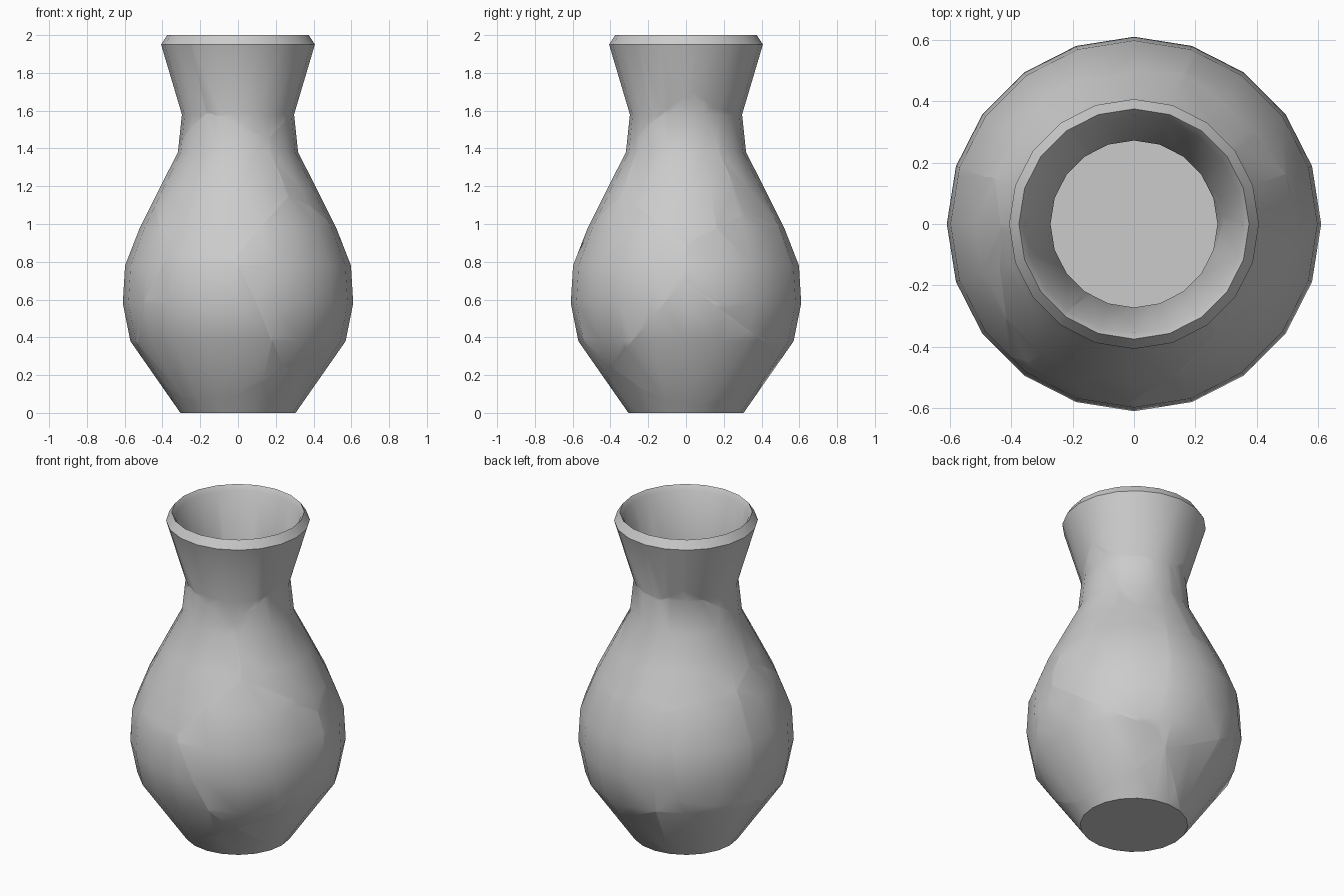
import bpy, bmesh, math
from mathutils import Vector

if "Cube" in bpy.data.objects:
    bpy.data.objects.remove(bpy.data.objects["Cube"])

SIDES = 20
# wall profiles as (radius, height)
OUTER = [(0.305, 0.0), (0.57, 0.38), (0.61, 0.58), (0.598, 0.78), (0.52, 0.98),
         (0.42, 1.18), (0.318, 1.38), (0.297, 1.58), (0.407, 1.95), (0.375, 2.0)]
INNER = [(0.355, 1.97), (0.272, 1.59), (0.292, 1.37), (0.395, 1.17), (0.493, 0.97),
         (0.57, 0.77), (0.58, 0.58), (0.543, 0.39), (0.29, 0.03)]
# centres of the broken pieces
SEEDS = [(0.15, -0.3, 1.85), (-0.15, -0.35, 1.2), (-0.25, -0.45, 0.45), (0.4, -0.4, 0.75),
         (0.35, 0.05, 1.3), (0.45, 0.4, 0.7), (0.45, 0.1, 0.3), (0.1, 0.35, 1.8),
         (-0.33, 0.05, 1.8), (-0.2, 0.3, 1.35), (0.15, 0.3, 1.35), (-0.55, -0.1, 0.75),
         (-0.45, 0.35, 0.7), (-0.05, 0.57, 0.65), (0.05, 0.05, 0.05), (-0.3, 0.35, 0.2)]


def cavity_radius(z):
    for (r1, z1), (r0, z0) in zip(INNER, INNER[1:]):
        if z0 <= z <= z1:
            return r0 + (r1 - r0) * (z - z0) / (z1 - z0)
    return 0.0


# Whole vase: hollow lathe with a closed base and an inner floor
vase = bmesh.new()
rings = []
for r, z in OUTER + INNER:
    rings.append([vase.verts.new((r * math.cos(2 * math.pi * i / SIDES),
                                  r * math.sin(2 * math.pi * i / SIDES), z))
                  for i in range(SIDES)])
for a, b in zip(rings, rings[1:]):
    for i in range(SIDES):
        j = (i + 1) % SIDES
        vase.faces.new((a[i], a[j], b[j], b[i]))
vase.faces.new(rings[0][::-1])
vase.faces.new(rings[-1])

# Pieces: trim a copy of the vase by the plane halfway to every other centre
seeds = [Vector(s) for s in SEEDS]
for n, seed in enumerate(seeds):
    bm = vase.copy()
    for other in seeds:
        if other is seed:
            continue
        normal = (other - seed).normalized()
        cut = bmesh.ops.bisect_plane(bm, geom=bm.verts[:] + bm.edges[:] + bm.faces[:],
                                     dist=1e-5, plane_co=(seed + other) / 2,
                                     plane_no=normal, clear_outer=True)
        rim = [e for e in cut["geom_cut"]
               if isinstance(e, bmesh.types.BMEdge) and e.is_boundary]
        if len(rim) < 3:
            continue
        fill = bmesh.ops.triangle_fill(bm, use_beauty=True, edges=rim, normal=normal)
        for f in fill["geom"]:
            if isinstance(f, bmesh.types.BMFace):
                f.normal_update()
                if f.normal.dot(normal) < 0:
                    f.normal_flip()
    # keep the hollow clear of stray fill faces
    stray = []
    for f in bm.faces:
        c = f.calc_center_median()
        if c.z > 0.06 and c.xy.length < 0.8 * cavity_radius(c.z):
            stray.append(f)
    bmesh.ops.delete(bm, geom=stray, context='FACES')
    if bm.faces:
        mesh = bpy.data.meshes.new(f"vase_piece_{n + 1}")
        bm.to_mesh(mesh)
        obj = bpy.data.objects.new(mesh.name, mesh)
        bpy.context.collection.objects.link(obj)
        obj.select_set(True)
        bpy.context.view_layer.objects.active = obj
    bm.free()
vase.free()

# Smooth body with crisp lip, base and crack edges
bpy.ops.object.shade_smooth_by_angle(angle=math.radians(30))
